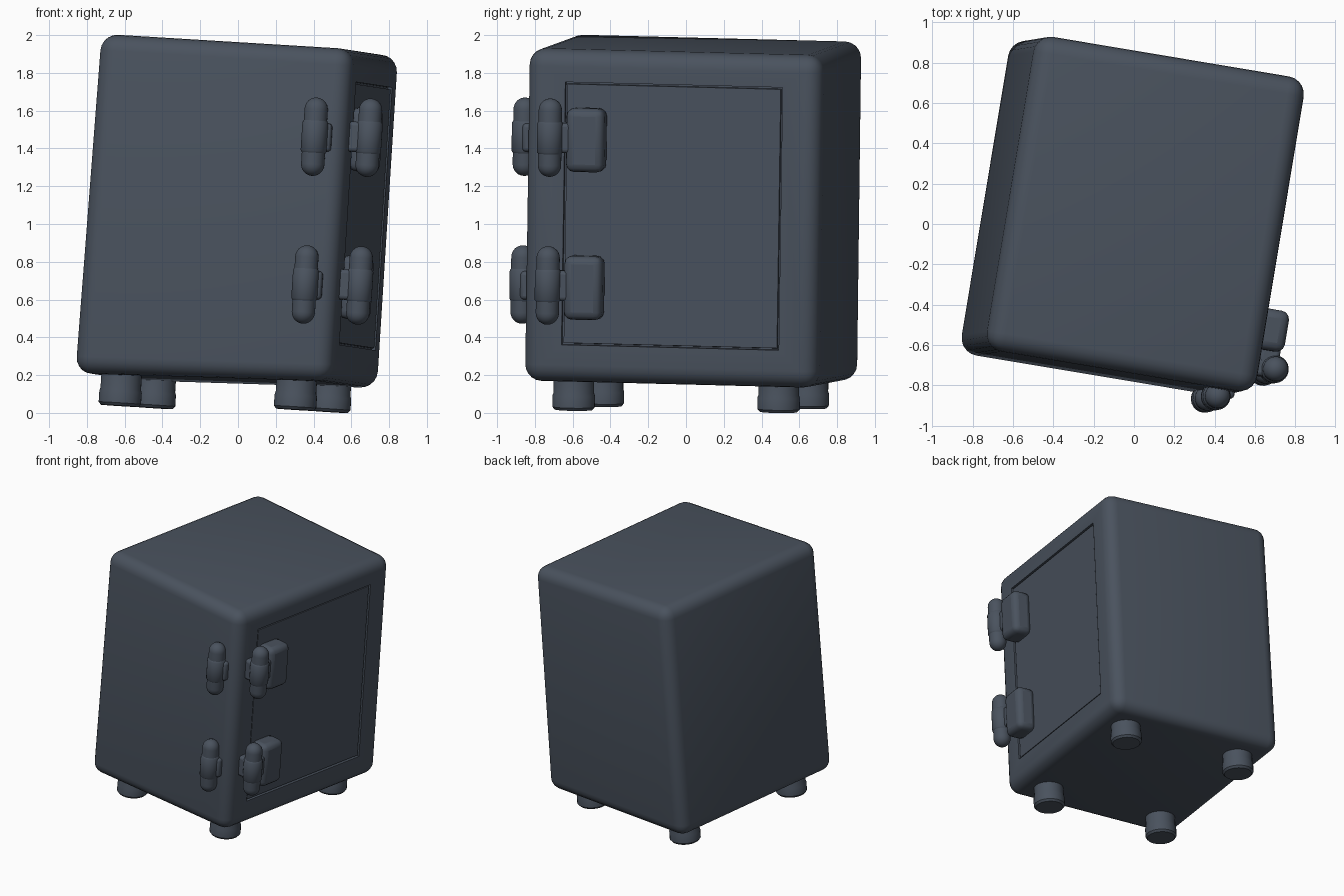
import bpy, bmesh, math
from mathutils import Matrix, Vector

if "Cube" in bpy.data.objects:
    bpy.data.objects.remove(bpy.data.objects["Cube"])

# Leaning frame shared by every part: turned about z and tipped to one side
ex = Vector((0.985, -0.165, -0.06)).normalized()
ey = Vector((0.165, 0.985, -0.025))
ey = (ey - ex * ey.dot(ex)).normalized()
ez = ex.cross(ey)
LEAN = Matrix.Translation((-0.005, 0.04, 1.08)) @ Matrix((ex, ey, ez)).transposed().to_4x4()

slate = bpy.data.materials.new("slate_grey")
slate.diffuse_color = (0.068, 0.085, 0.112, 1)
slate.use_nodes = True
slate.node_tree.nodes["Principled BSDF"].inputs["Base Color"].default_value = slate.diffuse_color


def finish(name, bm, loc=(0, 0, 0), bevel=0, segments=3):
    mesh = bpy.data.meshes.new(name)
    bmesh.ops.recalc_face_normals(bm, faces=bm.faces)
    bm.to_mesh(mesh)
    bm.free()
    mesh.materials.append(slate)
    obj = bpy.data.objects.new(name, mesh)
    bpy.context.collection.objects.link(obj)
    obj.matrix_world = LEAN @ Matrix.Translation(loc)
    if bevel:
        mod = obj.modifiers.new("round", 'BEVEL')
        mod.width, mod.segments, mod.limit_method = bevel, segments, 'ANGLE'
    bpy.ops.object.select_all(action='DESELECT')
    obj.select_set(True)
    bpy.context.view_layer.objects.active = obj
    bpy.ops.object.shade_smooth_by_angle(angle=math.radians(40))
    return obj


def box(name, loc, size, bevel, segments=3):
    bm = bmesh.new()
    bmesh.ops.create_cube(bm, size=1)
    bmesh.ops.scale(bm, vec=size, verts=bm.verts)
    return finish(name, bm, loc, bevel, segments)


def lathe(name, loc, profile, steps=24):
    # profile is a list of (radius, z) from axis to axis
    bm = bmesh.new()
    verts = [bm.verts.new((r, 0, z)) for r, z in profile]
    edges = [bm.edges.new(p) for p in zip(verts, verts[1:])]
    bmesh.ops.spin(bm, geom=verts + edges, cent=(0, 0, 0), axis=(0, 0, 1),
                   angle=2 * math.pi, steps=steps)
    bmesh.ops.remove_doubles(bm, verts=bm.verts, dist=0.0005)
    return finish(name, bm, loc)


# Body: slightly wonky rounded box whose right side is cut for the door
W, D, H = 1.384, 1.58, 1.742
DY, DZ = 0.583, 0.697
bm = bmesh.new()
bmesh.ops.create_cube(bm, size=1)
bmesh.ops.scale(bm, vec=(W, D, H), verts=bm.verts)
for v in bm.verts:
    if v.co.z < 0:
        v.co.z -= 0.06 if v.co.x < 0 else 0.02
    elif v.co.x < 0:
        v.co.x += 0.025
bmesh.ops.bevel(bm, geom=bm.edges[:], offset=0.088, segments=5, profile=0.5, affect='EDGES')
side = max(bm.faces, key=lambda f: f.calc_center_median().x + f.calc_area())
# Frame around the door, then a narrow groove, then the door panel itself
bmesh.ops.inset_individual(bm, faces=[side], thickness=0.05)
for v in side.verts:
    v.co.y = math.copysign(DY, v.co.y)
    v.co.z = math.copysign(DZ, v.co.z) + 0.003
bmesh.ops.inset_individual(bm, faces=[side], thickness=0.002, depth=-0.022)
bmesh.ops.inset_individual(bm, faces=[side], thickness=0.010)
bmesh.ops.inset_individual(bm, faces=[side], thickness=0.003, depth=0.016)
finish("safe_body", bm)

# Hinges: capsule barrels with a middle collar, straps and a door leaf
R, HALF = 0.062, 0.208
arc = [i * math.pi / 12 for i in range(7)]
capsule = [(R * math.sin(a), HALF - R + R * math.cos(a)) for a in arc]
capsule += [(r, -z) for r, z in reversed(capsule)]
collar = [(0, 0.085), (0.062, 0.085), (0.069, 0.075),
          (0.069, -0.075), (0.062, -0.085), (0, -0.085)]
for tag, z in (("upper", 0.394), ("lower", -0.39)):
    for where, x, y, up in (("front", 0.528, -0.824, 0), ("side", 0.79, -0.645, 0.015)):
        lathe(f"{tag}_{where}_barrel", (x, y, z + up), capsule)
        lathe(f"{tag}_{where}_collar", (x, y, z + up), collar)
    box(f"{tag}_front_strap", (0.555, -0.79, z), (0.12, 0.07, 0.15), 0.02)
    box(f"{tag}_side_mount", (0.72, -0.645, z + 0.015), (0.12, 0.09, 0.16), 0.02)
    box(f"{tag}_side_strap", (0.755, -0.58, z + 0.015), (0.10, 0.14, 0.16), 0.02)
    box(f"{tag}_door_leaf", (0.742, -0.457, z + 0.005), (0.15, 0.205, 0.338), 0.042)

# Feet: short round posts under the four corners
for sx, side_name in ((-1, "left"), (1, "right")):
    for sy, end_name in ((-1, "front"), (1, "back")):
        low = -1.061 + 0.018 * sx + 0.008 * sy
        lathe(f"{end_name}_{side_name}_foot", (sx * 0.47, sy * 0.55, 0),
              [(0, -0.84), (0.108, -0.84), (0.108, low + 0.09), (0.113, low + 0.075),
               (0.113, low + 0.015), (0.1, low), (0, low)])
